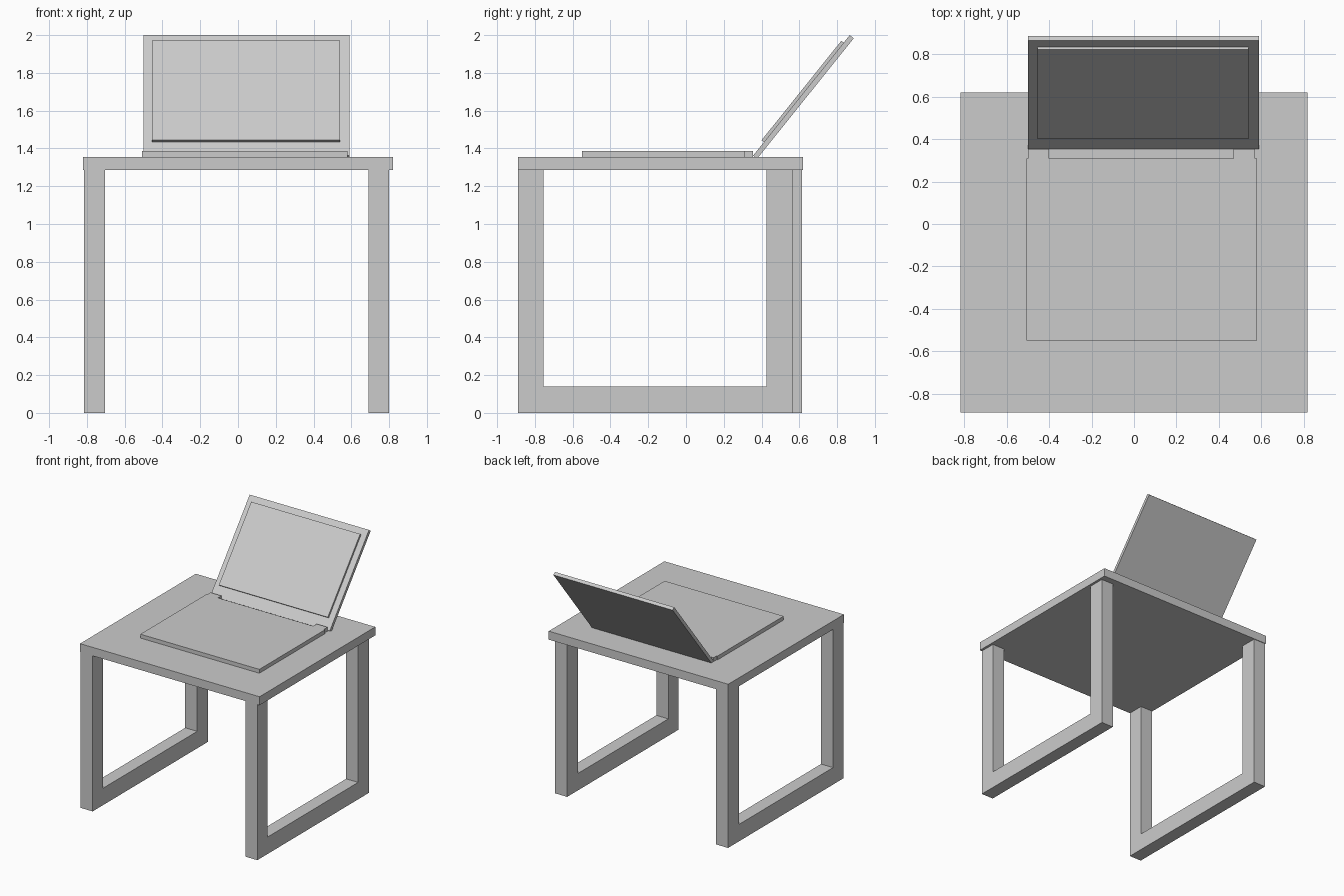
import bpy, bmesh
from mathutils import Vector

if "Cube" in bpy.data.objects:
    bpy.data.objects.remove(bpy.data.objects["Cube"])


def prism(name, profile, direction):
    """Extrude a closed planar outline along a direction vector."""
    bm = bmesh.new()
    face = bm.faces.new([bm.verts.new(p) for p in profile])
    ext = bmesh.ops.extrude_face_region(bm, geom=[face], use_keep_orig=True)
    verts = [e for e in ext["geom"] if isinstance(e, bmesh.types.BMVert)]
    bmesh.ops.translate(bm, verts=verts, vec=Vector(direction))
    bmesh.ops.recalc_face_normals(bm, faces=bm.faces)
    mesh = bpy.data.meshes.new(name)
    bm.to_mesh(mesh)
    bm.free()
    obj = bpy.data.objects.new(name, mesh)
    bpy.context.collection.objects.link(obj)
    return obj


def box(name, x0, x1, y0, y1, z0, z1):
    outline = [(x0, y0, z0), (x1, y0, z0), (x1, y1, z0), (x0, y1, z0)]
    return prism(name, outline, (0, 0, z1 - z0))


# Table top
TOP = 1.355
UNDER = 1.285
box("table_top", -0.82, 0.82, -0.89, 0.62, UNDER, TOP)

# Two side frames: front leg, back leg and a floor rail between them
for side, x0, x1, back in (("left", -0.815, -0.705, 0.615),
                           ("right", 0.69, 0.80, 0.565)):
    box(side + "_front_leg", x0, x1, -0.89, -0.755, 0, UNDER)
    box(side + "_back_leg", x0, x1, back - 0.14, back, 0, UNDER)
    box(side + "_floor_rail", x0, x1, -0.755, back - 0.14, 0, 0.14)

# Laptop base with a hinge notch along the back edge
base = [(-0.507, -0.55), (0.58, -0.55), (0.58, 0.31), (0.57, 0.31),
        (0.57, 0.355), (0.47, 0.355), (0.47, 0.31), (-0.40, 0.31),
        (-0.40, 0.355), (-0.50, 0.355), (-0.50, 0.31), (-0.507, 0.31)]
prism("laptop_base", [(x, y, TOP) for x, y in base], (0, 0, 0.032))

# Tilted lid and the raised screen panel on its inner face
low, high = Vector((0, 0.355, 1.362)), Vector((0, 0.867, 2.0))
along = (high - low).normalized()
normal = Vector((0, -along.z, along.y))
length = (high - low).length


def slab(name, x0, x1, a, b, n0, n1):
    """Slab on the lid plane: a..b up the slope, n0..n1 off the face."""
    pts = [low + along * s + normal * n
           for s, n in ((a, n0), (b, n0), (b, n1), (a, n1))]
    return prism(name, [(x0, p.y, p.z) for p in pts], (x1 - x0, 0, 0))


slab("laptop_lid", -0.50, 0.59, 0, length, -0.027, 0)
slab("laptop_screen", -0.455, 0.54, 0.092, 0.767, 0, 0.016)
